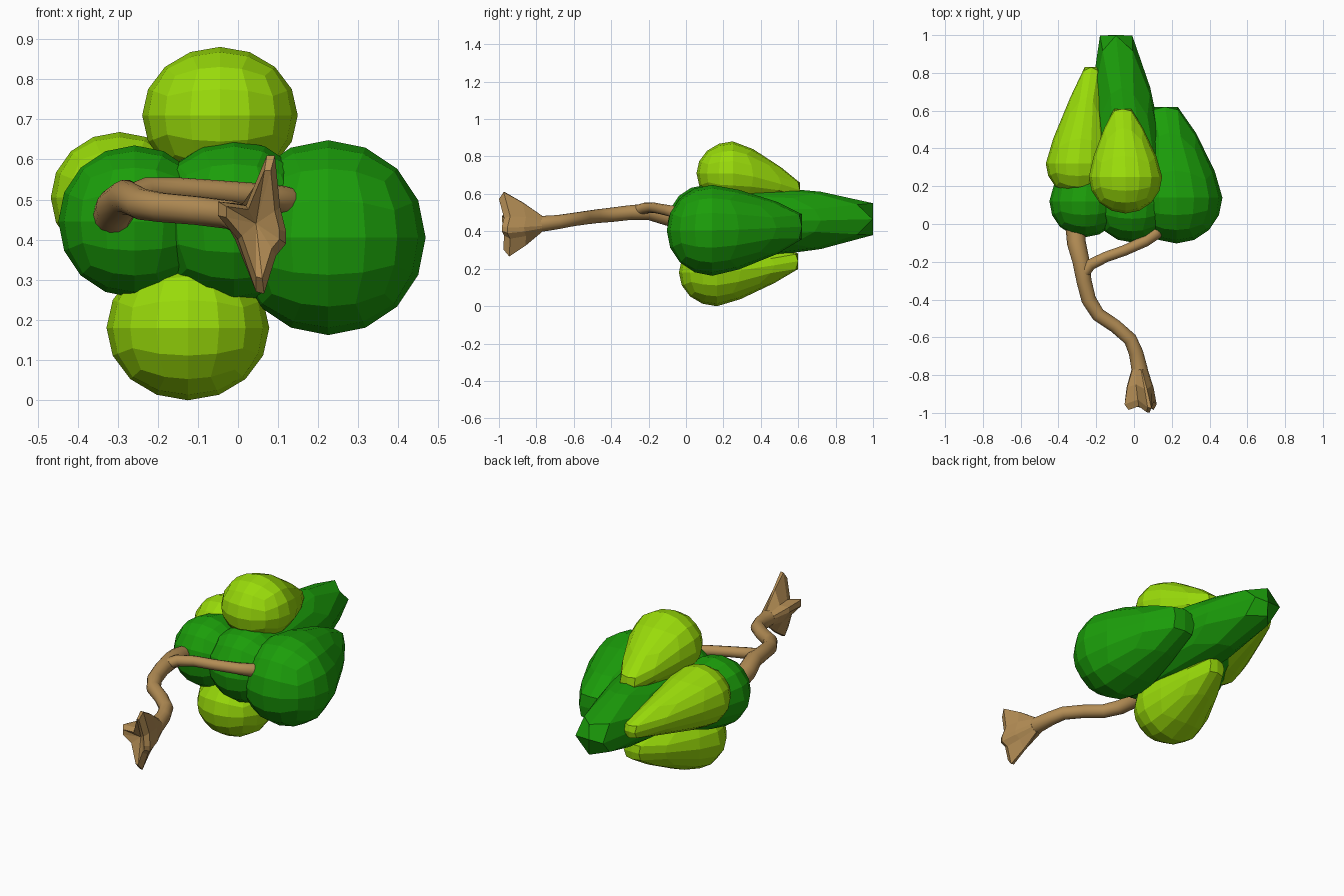
import bpy, bmesh, math
from mathutils import Vector

if "Cube" in bpy.data.objects:
    bpy.data.objects.remove(bpy.data.objects["Cube"])


def material(name, rgb):
    m = bpy.data.materials.new(name)
    m.diffuse_color = (*rgb, 1)
    m.use_nodes = True
    m.node_tree.nodes["Principled BSDF"].inputs["Base Color"].default_value = m.diffuse_color
    return m


DARK = material("dark green", (0.011, 0.34, 0.003))
LIGHT = material("lime green", (0.32, 0.71, 0.003))
BARK = material("bark brown", (0.45, 0.265, 0.09))


def finish(name, bm, mat, smooth=False):
    bmesh.ops.recalc_face_normals(bm, faces=bm.faces)
    for f in bm.faces:
        f.smooth = smooth and len(f.verts) == 4
    me = bpy.data.meshes.new(name)
    bm.to_mesh(me)
    bm.free()
    me.materials.append(mat)
    ob = bpy.data.objects.new(name, me)
    bpy.context.collection.objects.link(ob)
    return ob


def leaf_blob(name, mat, centre, r, tip, taper, flat=1.0, cap=0.88, power=2):
    """Cube-sphere whose +y side is drawn out to a blunt tip."""
    bm = bmesh.new()
    bmesh.ops.create_cube(bm, size=2)
    bmesh.ops.subdivide_edges(bm, edges=bm.edges[:], cuts=3, use_grid_fill=True)
    c, t = Vector(centre), Vector(tip)
    stretch = t - c - Vector((0, cap * r, 0))
    for v in bm.verts:
        p = Vector([math.tan(a * math.pi / 4) for a in v.co]).normalized()
        p.y = min(p.y, cap)
        k = (max(p.y, 0) / cap) ** power
        s = 1 - (1 - taper) * k
        v.co = c + Vector((p.x * s, p.y, p.z * s * flat)) * r + stretch * k
    return finish(name, bm, mat)


def tube(name, pts, sides=14):
    """Tapered limb through (x, y, z, radius) points."""
    bm = bmesh.new()
    P = [Vector(p[:3]) for p in pts]
    rings = []
    for i, p in enumerate(P):
        d = P[min(i + 1, len(P) - 1)] - P[max(i - 1, 0)]
        q = d.to_track_quat('Z', 'Y')
        rings.append([bm.verts.new(p + q @ Vector((math.cos(a), math.sin(a), 0)) * pts[i][3])
                      for a in (2 * math.pi * j / sides for j in range(sides))])
    for a, b in zip(rings, rings[1:]):
        for j in range(sides):
            n = (j + 1) % sides
            bm.faces.new((a[j], a[n], b[n], b[j]))
    bm.faces.new(rings[0])
    bm.faces.new(rings[-1])
    return finish(name, bm, BARK, smooth=True)


# Dark foliage
leaf_blob("dark_foliage_right", DARK, (0.225, 0.14, 0.405), 0.243, (0.165, 0.62, 0.425), 0.72)
leaf_blob("dark_foliage_tall", DARK, (-0.01, 0.105, 0.445), 0.203, (-0.095, 1.0, 0.465), 1.1,
          cap=0.925, power=1.5)
leaf_blob("dark_foliage_left", DARK, (-0.258, 0.12, 0.445), 0.19, (-0.2, 0.55, 0.45), 0.75)

# Lime foliage
leaf_blob("lime_foliage_top", LIGHT, (-0.045, 0.25, 0.71), 0.194, (-0.06, 0.61, 0.62), 0.6, 0.88)
leaf_blob("lime_foliage_bottom", LIGHT, (-0.125, 0.165, 0.18), 0.203, (-0.08, 0.60, 0.24), 0.6, 0.89)
leaf_blob("lime_foliage_left", LIGHT, (-0.295, 0.32, 0.505), 0.172, (-0.225, 0.83, 0.48), 0.55, 0.95)

# Trunk and side branch
tube("trunk", [(0.03, -0.80, 0.44, 0.045), (0.03, -0.77, 0.44, 0.043),
               (0.01, -0.68, 0.45, 0.038), (-0.02, -0.61, 0.462, 0.036), (-0.10, -0.54, 0.472, 0.036),
               (-0.19, -0.48, 0.48, 0.037), (-0.24, -0.40, 0.488, 0.039), (-0.265, -0.30, 0.50, 0.04),
               (-0.28, -0.20, 0.505, 0.045), (-0.305, -0.10, 0.48, 0.05), (-0.315, 0.02, 0.45, 0.05)])
tube("side_branch", [(-0.27, -0.27, 0.51, 0.028), (-0.23, -0.215, 0.525, 0.03), (-0.15, -0.175, 0.527, 0.028),
                     (-0.05, -0.14, 0.52, 0.028), (0.06, -0.09, 0.51, 0.03), (0.115, -0.05, 0.50, 0.034),
                     (0.15, 0.02, 0.49, 0.034)], 12)

# Root flare: round trunk end lofted into a four-pointed star
star = [Vector(p) for p in (
    (0.092, -0.975, 0.61), (0.072, -0.97, 0.61), (0.02, -0.93, 0.485),
    (-0.05, -0.955, 0.495), (-0.05, -0.955, 0.46), (0.0, -0.93, 0.40),
    (0.045, -0.945, 0.27), (0.065, -0.945, 0.265), (0.095, -0.94, 0.36),
    (0.12, -0.955, 0.39), (0.12, -0.955, 0.42), (0.105, -0.94, 0.48))]
hub = Vector((0.045, -0.93, 0.44))
bm = bmesh.new()
circle = []
for p in star:
    d = Vector((p.x - hub.x, 0, p.z - hub.z)).normalized()
    circle.append(Vector((0.03, -0.77, 0.44)) + d * 0.044)
middle = [a.lerp(b, 0.5) + (b - hub).normalized() * 0.008 for a, b in zip(circle, star)]
front = [p.lerp(hub, 0.22) + Vector((0, -0.035, 0)) for p in star]
rings = [[bm.verts.new(p) for p in ring] for ring in (circle, middle, star, front)]
for a, b in zip(rings, rings[1:]):
    for j in range(12):
        n = (j + 1) % 12
        bm.faces.new((a[j], a[n], b[n], b[j]))
centre = bm.verts.new(hub)
for j in range(12):
    bm.faces.new((rings[-1][j], rings[-1][(j + 1) % 12], centre))
bm.faces.new(rings[0])
finish("root_flare", bm, BARK)
